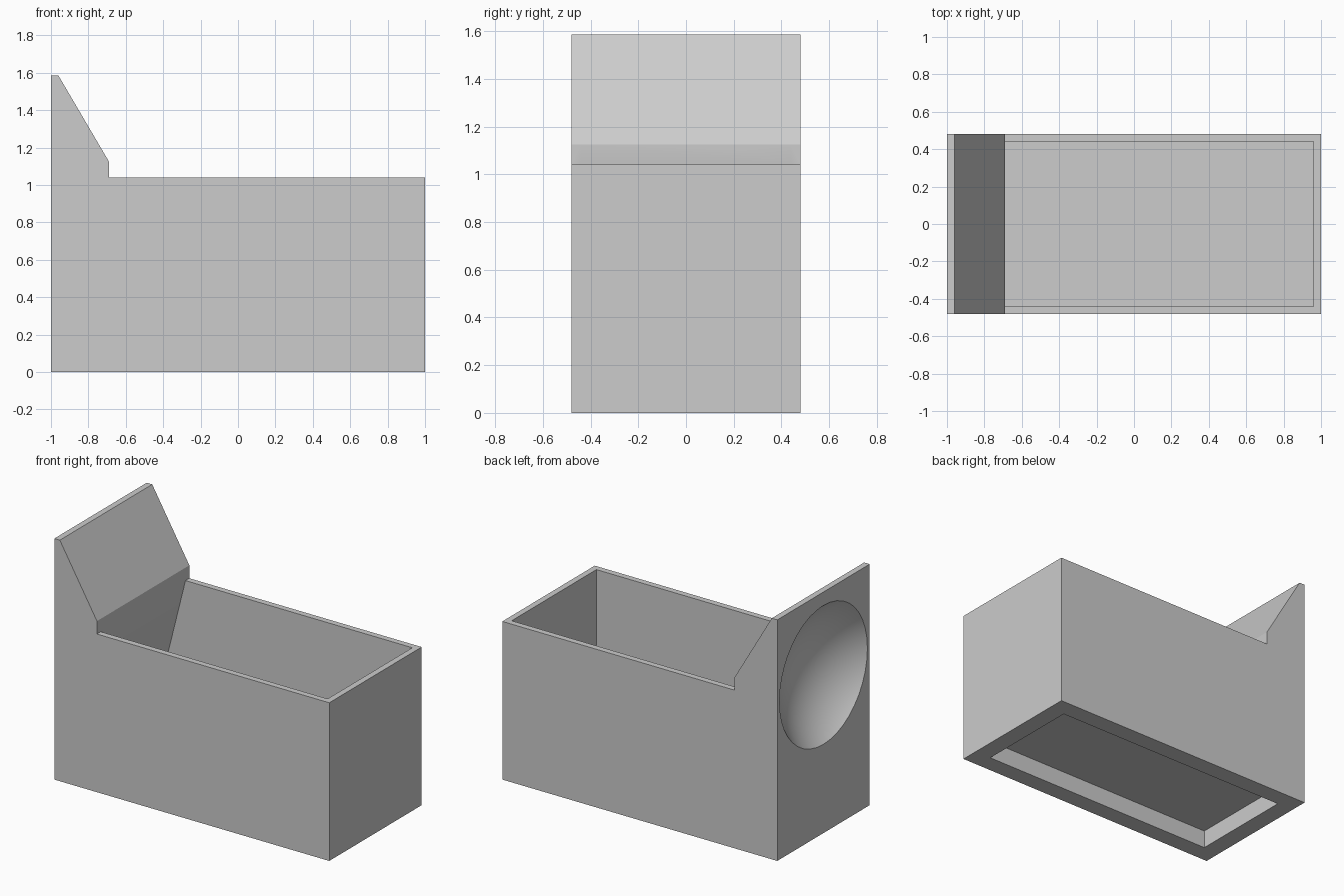
import bpy, bmesh, math
from mathutils import Matrix

if "Cube" in bpy.data.objects:
    bpy.data.objects.remove(bpy.data.objects["Cube"])

grey = bpy.data.materials.new("light_grey")
grey.diffuse_color = (0.604, 0.604, 0.604, 1)
grey.use_nodes = True
grey.node_tree.nodes["Principled BSDF"].inputs["Base Color"].default_value = grey.diffuse_color


def add_object(name, bm):
    bmesh.ops.recalc_face_normals(bm, faces=bm.faces)
    mesh = bpy.data.meshes.new(name)
    bm.to_mesh(mesh)
    bm.free()
    obj = bpy.data.objects.new(name, mesh)
    obj.data.materials.append(grey)
    bpy.context.collection.objects.link(obj)
    return obj


def prism(name, profile, half_width):
    """Extrude an x-z profile across the width."""
    bm = bmesh.new()
    face = bm.faces.new([bm.verts.new((x, -half_width, z)) for x, z in profile])
    ext = bmesh.ops.extrude_face_region(bm, geom=[face])
    verts = [v for v in ext["geom"] if isinstance(v, bmesh.types.BMVert)]
    bmesh.ops.translate(bm, verts=verts, vec=(0, 2 * half_width, 0))
    return add_object(name, bm)


# Outer box with the raised sloping headboard
body = prism("box_body", [(-1, 0), (1, 0), (1, 1.04), (-0.69, 1.04),
                          (-0.69, 1.125), (-0.96, 1.585), (-1, 1.585)], 0.48)

# Open interior, with a sloping wall under the headboard
cavity = prism("cavity_cutter", [(-0.69, 1.3), (-0.69, 1.04), (-0.91, 0.16),
                                 (0.96, 0.16), (0.96, 1.3)], 0.44)

# Shallow recess in the underside
recess = prism("recess_cutter", [(-0.88, -0.1), (0.88, -0.1),
                                 (0.88, 0.12), (-0.88, 0.12)], 0.36)

# Round dish in the end wall
rim, depth = 0.457, 0.20
radius = (rim ** 2 + depth ** 2) / (2 * depth)
bm = bmesh.new()
bmesh.ops.create_uvsphere(bm, u_segments=40, v_segments=40, radius=radius)
bmesh.ops.transform(bm, verts=bm.verts, matrix=Matrix.Translation(
    (-1 + depth - radius, 0, 1.04)) @ Matrix.Rotation(math.pi / 2, 4, "Y"))
dish = add_object("dish_cutter", bm)

# Cut the hollows out of the body
bpy.context.view_layer.objects.active = body
for cutter in (cavity, recess, dish):
    mod = body.modifiers.new(cutter.name, "BOOLEAN")
    mod.operation = "DIFFERENCE"
    mod.solver = "EXACT"
    mod.object = cutter
    bpy.ops.object.modifier_apply(modifier=mod.name)
    bpy.data.objects.remove(cutter)

# Smooth dish, sharp box edges
bpy.ops.object.select_all(action="DESELECT")
body.select_set(True)
bpy.ops.object.shade_smooth_by_angle(angle=math.radians(30))
